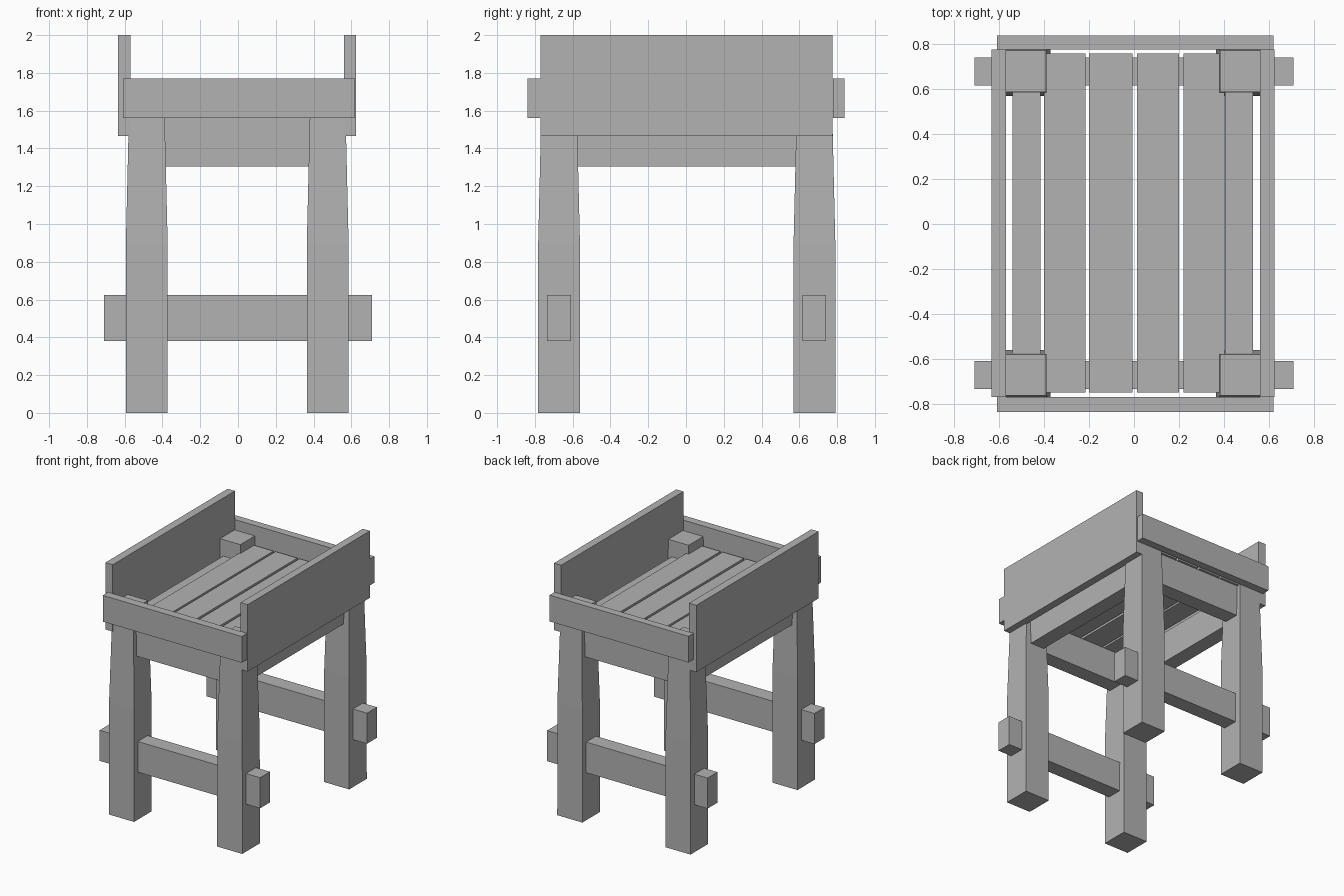
import bpy, bmesh

if "Cube" in bpy.data.objects:
    bpy.data.objects.remove(bpy.data.objects["Cube"])

# single flat grey
grey = bpy.data.materials.new("plain_grey")
grey.diffuse_color = (0.45, 0.45, 0.45, 1)
grey.use_nodes = True
grey.node_tree.nodes["Principled BSDF"].inputs["Base Color"].default_value = grey.diffuse_color


def finish(name, bm):
    bmesh.ops.recalc_face_normals(bm, faces=bm.faces[:])
    me = bpy.data.meshes.new(name)
    bm.to_mesh(me)
    bm.free()
    me.materials.append(grey)
    ob = bpy.data.objects.new(name, me)
    bpy.context.collection.objects.link(ob)
    return ob


def box(name, xr, yr, zr):
    bm = bmesh.new()
    bmesh.ops.create_cube(bm, size=1)
    for v in bm.verts:
        v.co = [lo + (c + 0.5) * (hi - lo) for c, (lo, hi) in zip(v.co, (xr, yr, zr))]
    return finish(name, bm)


def leg(name, cx, cy):
    # square post, straight below and tapering towards the top
    bm = bmesh.new()
    rings = []
    for z, h in ((0, 0.111), (0.9, 0.1105), (1.3, 0.101), (1.69, 0.092)):
        rings.append([bm.verts.new((cx + sx * h, cy + sy * h, z))
                      for sx, sy in ((-1, -1), (1, -1), (1, 1), (-1, 1))])
    for a, b in zip(rings, rings[1:]):
        for i in range(4):
            j = (i + 1) % 4
            bm.faces.new((a[i], a[j], b[j], b[i]))
    bm.faces.new(rings[0][::-1])
    bm.faces.new(rings[-1])
    return finish(name, bm)


# four legs
for side, cx in (("left", -0.483), ("right", 0.475)):
    for end, cy in (("front", -0.672), ("back", 0.68)):
        leg(f"{end}_{side}_leg", cx, cy)

# low stretchers passing through the legs, and end aprons under the slats
for end, y0, y1 in (("front", -0.735, -0.61), ("back", 0.617, 0.742)):
    box(f"{end}_stretcher", (-0.71, 0.71), (y0, y1), (0.38, 0.625))
    box(f"{end}_apron", (-0.42, 0.42), (y0, y1), (1.305, 1.56))

# side aprons
for side, x0, x1 in (("left", -0.54, -0.417), ("right", 0.405, 0.53)):
    box(f"{side}_apron", (x0, x1), (-0.62, 0.63), (1.305, 1.56))

# seat slats
for i, (x0, x1) in enumerate(((-0.4, -0.217), (-0.2, -0.007), (0.013, 0.2), (0.22, 0.403))):
    box(f"seat_slat_{i + 1}", (x0, x1), (-0.75, 0.76), (1.56, 1.62))

# tall side boards
for side, x0, x1 in (("left", -0.635, -0.57), ("right", 0.562, 0.625)):
    box(f"{side}_board", (x0, x1), (-0.77, 0.776), (1.465, 2.0))

# low end boards
for end, y0, y1 in (("front", -0.838, -0.771), ("back", 0.777, 0.84)):
    box(f"{end}_board", (-0.61, 0.62), (y0, y1), (1.56, 1.77))
